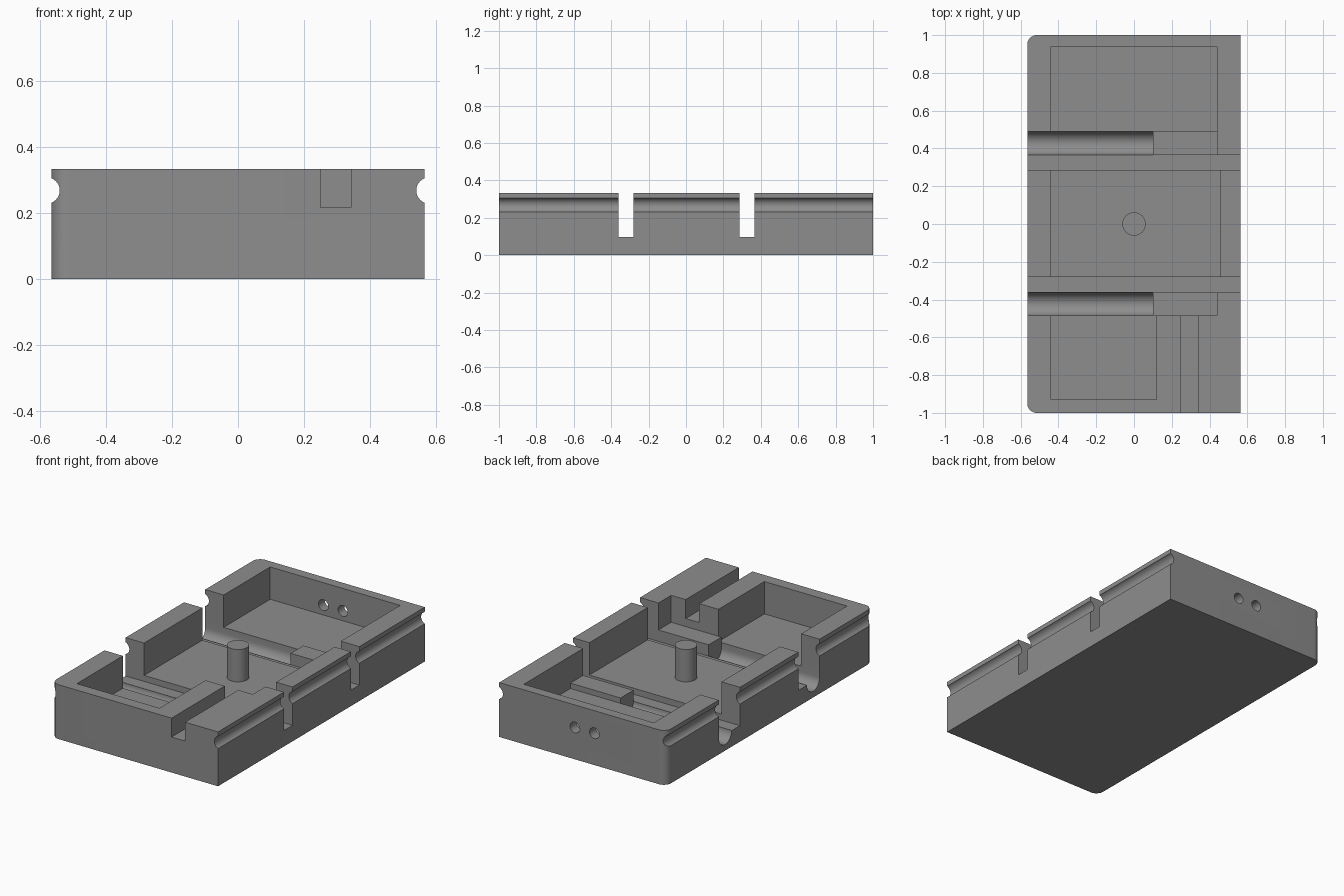
import bpy, bmesh, math

if "Cube" in bpy.data.objects:
    bpy.data.objects.remove(bpy.data.objects["Cube"])

grey = bpy.data.materials.new("plain grey")
grey.diffuse_color = (0.27, 0.27, 0.27, 1)
grey.use_nodes = True
grey.node_tree.nodes["Principled BSDF"].inputs["Base Color"].default_value = grey.diffuse_color
TOP = 0.333      # block height
FLOOR = 0.135    # pocket floors
SLOT = 0.098     # cross slot floors
HIGH = 0.5       # cutters end above the block


def prism(name, pts, axis, a, b):
    """Extrude a closed outline along an axis from a to b."""
    place = {"x": lambda u, v, w: (w, u, v),
             "y": lambda u, v, w: (u, w, v),
             "z": lambda u, v, w: (u, v, w)}[axis]
    bm = bmesh.new()
    low = [bm.verts.new(place(u, v, a)) for u, v in pts]
    high = [bm.verts.new(place(u, v, b)) for u, v in pts]
    bm.faces.new(low)
    bm.faces.new(high)
    n = len(pts)
    for i in range(n):
        j = (i + 1) % n
        bm.faces.new((low[i], low[j], high[j], high[i]))
    bmesh.ops.recalc_face_normals(bm, faces=bm.faces)
    me = bpy.data.meshes.new(name)
    bm.to_mesh(me)
    bm.free()
    me.materials.append(grey)
    ob = bpy.data.objects.new(name, me)
    bpy.context.collection.objects.link(ob)
    return ob


def arc(cx, cy, r, start, end, n):
    return [(cx + r * math.cos(math.radians(start + (end - start) * i / n)),
             cy + r * math.sin(math.radians(start + (end - start) * i / n)))
            for i in range(n + 1)]


def circle(cx, cy, r, n=32):
    return arc(cx, cy, r, 0, 360, n)[:-1]


def box(name, x0, x1, y0, y1, z0):
    return prism(name, [(x0, y0), (x1, y0), (x1, y1), (x0, y1)], "z", z0, HIGH)


# Block with two rounded left corners
R = 0.05
body = prism("case_body",
             [(0.565, -1), (0.565, 1)]
             + arc(-0.565 + R, 1 - R, R, 90, 180, 10)
             + arc(-0.565 + R, -1 + R, R, 180, 270, 10), "z", 0, TOP)

cutters = [
    # Three open pockets
    box("back_pocket", -0.44, 0.44, 0.49, 0.94, FLOOR),
    box("middle_pocket", -0.44, 0.455, -0.28, 0.285, FLOOR),
    box("front_pocket", -0.44, 0.12, -0.93, -0.485, FLOOR),
    # Wire notch through the front wall
    box("front_notch", 0.25, 0.342, -1.1, -0.485, 0.217),
]
# Cross slots, each with a raised ledge and a round-bottomed channel beside it
for side, s0, s1, c1 in (("back", 0.285, 0.366, 0.49), ("front", -0.28, -0.362, -0.485)):
    lo, hi = sorted((s1, c1))
    r = (hi - lo) / 2
    cutters += [
        box(side + "_slot", -0.7, 0.7, min(s0, s1), max(s0, s1), SLOT),
        box(side + "_ledge_cut", -0.7, 0.44, lo, hi, 0.168),
        prism(side + "_round_channel",
              [(hi, HIGH), (lo, HIGH)] + arc((lo + hi) / 2, 0.1, r, 180, 360, 20),
              "x", -0.7, 0.1),
    ]
# Grip grooves along both long sides
for side, s in (("left", -1), ("right", 1)):
    cutters.append(prism(side + "_groove", circle(s * 0.58, 0.268, 0.04), "y", -1.1, 1.1))
# Cable holes through the back wall
for i, x in enumerate((-0.08, 0.052)):
    cutters.append(prism("cable_hole_%d" % i, circle(x, 0.195, 0.033, 24), "y", 0.9, 1.1))

for c in cutters:
    m = body.modifiers.new(c.name, "BOOLEAN")
    m.operation = "DIFFERENCE"
    m.solver = "EXACT"
    m.object = c
    c.hide_render = True

# Apply the cuts, then drop the cutters
dg = bpy.context.evaluated_depsgraph_get()
mesh = bpy.data.meshes.new_from_object(body.evaluated_get(dg))
body.modifiers.clear()
body.data = mesh
for c in cutters:
    bpy.data.objects.remove(c)

# Centre post
post = prism("centre_post", circle(0, 0, 0.062), "z", FLOOR - 0.02, TOP)

# Smooth rounds with sharp edges
for ob in (body, post):
    bpy.ops.object.select_all(action="DESELECT")
    ob.select_set(True)
    bpy.context.view_layer.objects.active = ob
    bpy.ops.object.shade_smooth_by_angle(angle=math.radians(30))
